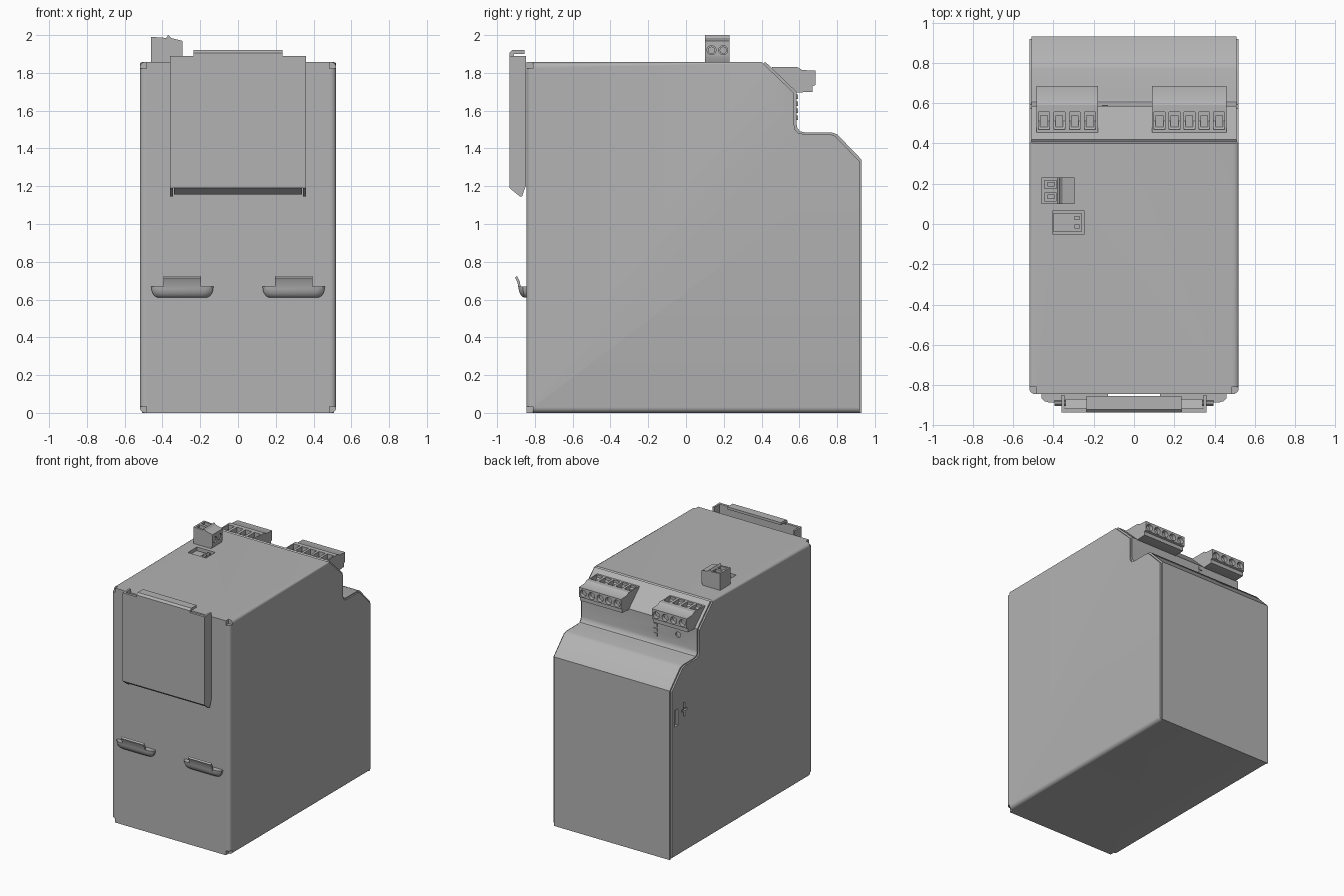
import bpy, bmesh, math
from mathutils import Matrix, Vector

cube = bpy.data.objects.get("Cube")
if cube:
    bpy.data.objects.remove(cube, do_unlink=True)

grey = bpy.data.materials.new("light grey")
grey.use_nodes = True
grey.diffuse_color = (0.45, 0.45, 0.45, 1)
grey.node_tree.nodes["Principled BSDF"].inputs["Base Color"].default_value = (0.45, 0.45, 0.45, 1)


def finish(name, bm):
    bmesh.ops.recalc_face_normals(bm, faces=bm.faces)
    mesh = bpy.data.meshes.new(name)
    bm.to_mesh(mesh)
    bm.free()
    mesh.materials.append(grey)
    ob = bpy.data.objects.new(name, mesh)
    bpy.context.collection.objects.link(ob)
    return ob


def add_box(bm, x0, x1, y0, y1, z0, z1):
    size = Vector((x1 - x0, y1 - y0, z1 - z0))
    mid = Vector((x0 + x1, y0 + y1, z0 + z1)) / 2
    bmesh.ops.create_cube(bm, size=1, matrix=Matrix.Translation(mid) @ Matrix.Diagonal(size).to_4x4())


def add_rod(bm, pos, radius, depth, axis):
    turn = Matrix.Rotation(math.pi / 2, 4, 'Y' if axis == 'X' else 'X')
    bmesh.ops.create_cone(bm, cap_ends=True, segments=20, radius1=radius, radius2=radius,
                          depth=depth, matrix=Matrix.Translation(pos) @ turn)


def add_prism(bm, points, a, b, axis='X'):
    """Extrude a (y, z) profile along x, or an (x, z) profile along y."""
    place = (lambda p, t: (t, p[0], p[1])) if axis == 'X' else (lambda p, t: (p[0], t, p[1]))
    face = bm.faces.new([bm.verts.new(place(p, a)) for p in points])
    new = bmesh.ops.extrude_face_region(bm, geom=[face], use_keep_orig=True)["geom"]
    shift = (b - a, 0, 0) if axis == 'X' else (0, b - a, 0)
    bmesh.ops.translate(bm, verts=[v for v in new if isinstance(v, bmesh.types.BMVert)], vec=shift)


def cut(ob, bm):
    cutter = finish("cutter", bm)
    cutter.hide_render = True
    mod = ob.modifiers.new("cut", 'BOOLEAN')
    mod.operation, mod.solver, mod.object = 'DIFFERENCE', 'EXACT', cutter
    mod.use_self = True
    bpy.context.view_layer.objects.active = ob
    bpy.ops.object.modifier_apply(modifier=mod.name)
    bpy.data.objects.remove(cutter, do_unlink=True)


# Housing with a stepped back
W, FRONT, BACK, TOP = 0.52, -0.845, 0.93, 1.858
outer = [(0.42, TOP), (0.585, 1.70), (0.585, 1.53), (0.59, 1.507), (0.605, 1.49), (0.63, 1.485),
         (0.77, 1.485), (0.80, 1.475), (BACK, 1.34), (BACK, 0)]
inner = [(y - 0.012, max(z - 0.008, 0)) for y, z in outer]
bm = bmesh.new()
add_prism(bm, [(FRONT, 0), (FRONT, TOP), (0.40, TOP)] + inner, -W, W)


def is_rounded(e):
    a, b = e.verts[0].co, e.verts[1].co
    if abs(a.x - b.x) > 0.01:
        return False
    return any(abs(a[i] - v) < 0.001 and abs(b[i] - v) < 0.001
               for i, v in ((1, FRONT), (2, TOP), (2, 0)))


bmesh.ops.bevel(bm, geom=[e for e in bm.edges if is_rounded(e)], offset=0.03, segments=5,
                profile=0.5, affect='EDGES')
housing = finish("housing", bm)

# Corner reliefs, switch opening and side slots
bm = bmesh.new()
for s in (-1, 1):
    for z in (0, TOP):
        x = s * W
        add_box(bm, x - 0.035, x + 0.035, FRONT - 0.035, FRONT + 0.035, z - 0.035, z + 0.035)
add_box(bm, -0.405, -0.245, -0.05, 0.065, 1.815, 1.9)
add_box(bm, -0.56, -0.50, 0.84, 0.885, 1.04, 1.17)
add_box(bm, -0.56, -0.50, 0.73, 0.80, 1.12, 1.14)
add_box(bm, -0.56, -0.50, 0.755, 0.775, 1.08, 1.19)
cut(housing, bm)

# Rear cover sheet following the step
bm = bmesh.new()
add_prism(bm, outer + inner[::-1], -0.508, 0.508)
rear_cover = finish("rear_cover", bm)
bm = bmesh.new()
add_rod(bm, (-0.34, 0.585, 1.61), 0.022, 0.06, 'Y')
cut(rear_cover, bm)

# Indicator lights on the step
bm = bmesh.new()
for i in range(4):
    add_box(bm, -0.16, -0.13, 0.57, 0.592, 1.55 + i * 0.037, 1.575 + i * 0.037)
finish("indicator_lights", bm)

# Switch block in the top opening
bm = bmesh.new()
add_box(bm, -0.40, -0.26, -0.04, 0.055, 1.81, 1.835)
for y in (-0.012, 0.03):
    add_box(bm, -0.32, -0.265, y - 0.012, y + 0.012, 1.83, 1.842)
    add_box(bm, -0.295, -0.27, y - 0.010, y + 0.010, 1.84, 1.855)
finish("switch_block", bm)

# Two-pole plug on the top
bm = bmesh.new()
add_prism(bm, [(-0.46, 1.85), (-0.46, 1.99), (-0.45, 1.99), (-0.38, 1.985), (-0.37, 2.0),
               (-0.355, 1.985), (-0.295, 1.97), (-0.295, 1.885), (-0.31, 1.85)], 0.10, 0.23, 'Y')
plug = finish("top_plug", bm)
bm = bmesh.new()
for y in (0.135, 0.197):
    add_box(bm, -0.445, -0.385, y - 0.02, y + 0.02, 1.94, 2.05)
    add_rod(bm, (-0.295, y, 1.92), 0.024, 0.03, 'X')
cut(plug, bm)
bm = bmesh.new()
for y in (0.135, 0.197):
    add_rod(bm, (-0.31, y, 1.92), 0.019, 0.02, 'X')
    add_box(bm, -0.43, -0.395, y - 0.012, y + 0.012, 1.93, 1.965)
finish("plug_screws", bm)


# Rear terminal blocks with wire holes behind and square pockets above
def terminal(name, x0, x1, count):
    bm = bmesh.new()
    add_prism(bm, [(0.455, 1.75), (0.455, 1.83), (0.59, 1.83), (0.615, 1.815), (0.685, 1.812),
                   (0.685, 1.735), (0.67, 1.73), (0.67, 1.70), (0.57, 1.695)], x0, x1)
    block = finish(name, bm)
    pockets, screws = bmesh.new(), bmesh.new()
    pitch = (x1 - x0) / count
    for i in range(count):
        x = x0 + (i + 0.5) * pitch
        add_box(pockets, x - 0.027, x + 0.027, 0.47, 0.555, 1.77, 1.9)
        add_rod(pockets, (x, 0.69, 1.77), 0.027, 0.07, 'Y')
        add_box(screws, x - 0.019, x + 0.019, 0.478, 0.54, 1.76, 1.80)
    cut(block, pockets)
    finish(name + "_clamps", screws)


terminal("terminal_four_pole", -0.485, -0.18, 4)
terminal("terminal_five_pole", 0.09, 0.46, 5)

# Front flap: plate, side flanges, bottom slope and top lip
bm = bmesh.new()
add_box(bm, -0.36, 0.36, -0.935, -0.915, 1.19, 1.89)
for s in (-1, 1):
    add_prism(bm, [(-0.934, 1.89), (-0.934, 1.19), (-0.878, 1.145), (-0.868, 1.145), (-0.86, 1.17),
                   (-0.848, 1.20), (-0.848, 1.89)], s * 0.345, s * 0.36)
add_prism(bm, [(-0.934, 1.195), (-0.885, 1.155), (-0.87, 1.165), (-0.915, 1.205)], -0.34, 0.34)
add_prism(bm, [(-0.935, 1.88), (-0.935, 1.905), (-0.92, 1.92), (-0.855, 1.92), (-0.855, 1.90),
               (-0.91, 1.90), (-0.915, 1.88)], -0.235, 0.235)
finish("front_flap", bm)

# Pressed hooks on the front
for side, name in ((-1, "right_hook"), (1, "left_hook")):
    bm = bmesh.new()
    rings = []
    for k in range(6):
        a = k / 5 * math.pi / 2
        depth, half = 0.008 + 0.034 * math.sin(a), 0.125 + 0.04 * math.sin(a)
        z = 0.67 - 0.06 * math.cos(a)
        ring = [(half, 0), (half, 0.5), (half - 0.015, 0.85), (half - 0.04, 1)]
        ring += [(-x, d) for x, d in reversed(ring)]
        rings.append([bm.verts.new((side * 0.295 + x, FRONT + 0.005 - (depth + 0.005) * d, z))
                      for x, d in ring])
    for low, high in zip(rings, rings[1:]):
        for i in range(len(low)):
            j = (i + 1) % len(low)
            bm.faces.new((low[i], low[j], high[j], high[i]))
    bm.faces.new(rings[0])
    bm.faces.new(rings[-1])
    x = side * 0.295
    add_prism(bm, [(-0.887, 0.66), (-0.892, 0.69), (-0.905, 0.715), (-0.895, 0.725),
                   (-0.88, 0.695), (-0.874, 0.66)], x - 0.10, x + 0.10)
    finish(name, bm)

# Smooth the rounded edges, keep the creases sharp
bpy.ops.object.select_all(action='DESELECT')
for ob in bpy.context.scene.objects:
    if ob.type == 'MESH' and grey.name in ob.data.materials:
        ob.select_set(True)
        bpy.context.view_layer.objects.active = ob
bpy.ops.object.shade_smooth_by_angle(angle=math.radians(30))
